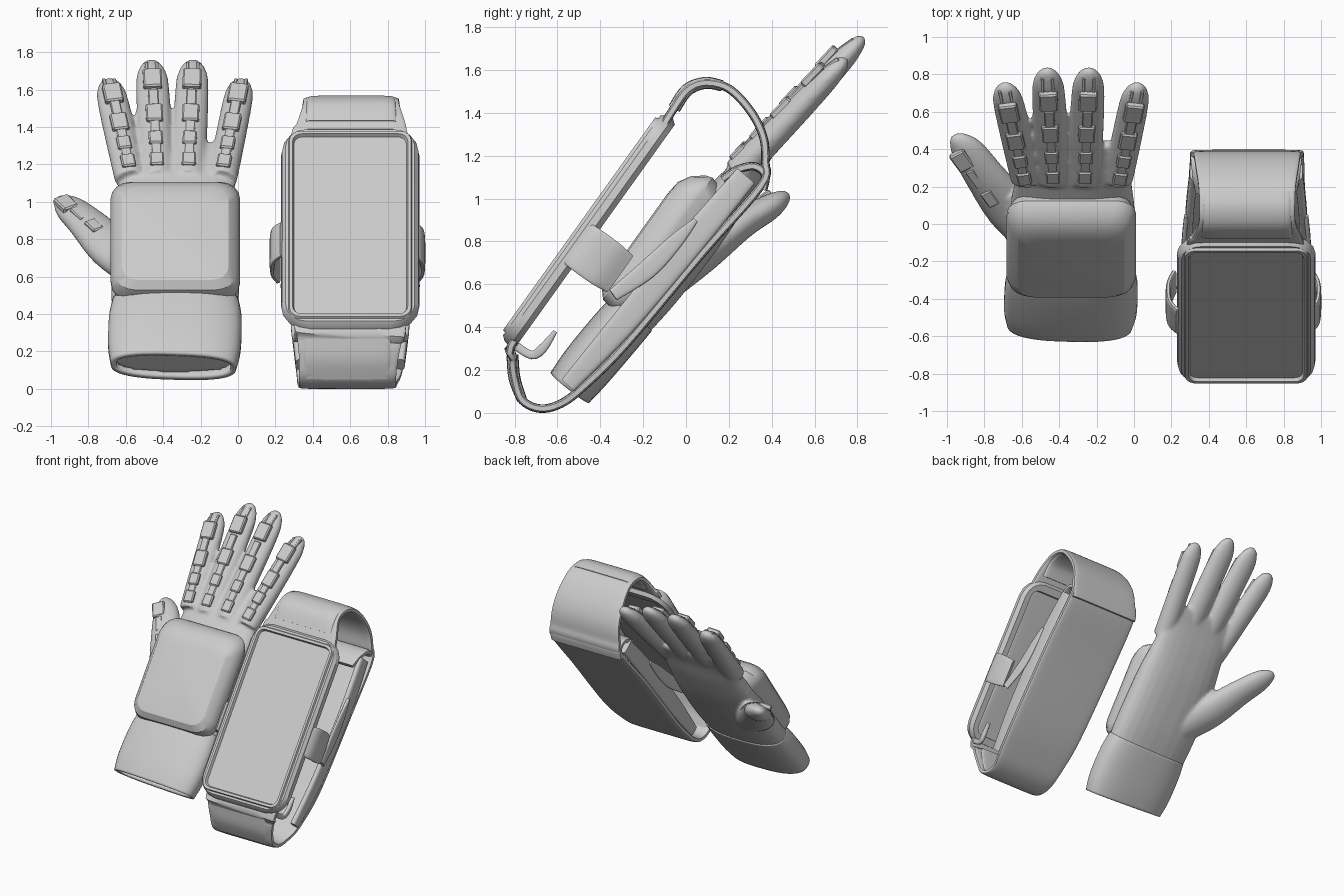
import bpy, bmesh, math
from mathutils import Vector, Matrix

if "Cube" in bpy.data.objects:
    bpy.data.objects.remove(bpy.data.objects["Cube"])

X = Vector((1, 0, 0))
V = Vector((0, .582, .813))       # up along the tilted face
N = Vector((0, -.813, .582))      # out of the tilted face


def finish(name, bm, angle=35):
    bmesh.ops.recalc_face_normals(bm, faces=bm.faces)
    me = bpy.data.meshes.new(name)
    bm.to_mesh(me)
    bm.free()
    ob = bpy.data.objects.new(name, me)
    bpy.context.collection.objects.link(ob)
    bpy.ops.object.select_all(action='DESELECT')
    ob.select_set(True)
    bpy.context.view_layer.objects.active = ob
    bpy.ops.object.shade_smooth_by_angle(angle=math.radians(angle))
    return ob


def skin(bm, rings, caps=True, closed=False):
    vs = [[bm.verts.new(p) for p in r] for r in rings]
    n = len(vs[0])
    pairs = list(zip(vs, vs[1:])) + ([(vs[-1], vs[0])] if closed else [])
    for a, b in pairs:
        for i in range(n):
            j = (i + 1) % n
            bm.faces.new((a[i], a[j], b[j], b[i]))
    if caps and not closed:
        bm.faces.new(vs[0])
        bm.faces.new(vs[-1])


def spline(secs, closed=False, sub=5):
    p = [Vector(s) for s in secs]
    n, out = len(p), []
    for i in range(n if closed else n - 1):
        q = [p[(i + k) % n] if closed else p[min(max(i + k, 0), n - 1)] for k in (-1, 0, 1, 2)]
        for s in range(sub):
            t = s / sub
            out.append(.5 * (2 * q[1] + (q[2] - q[0]) * t + (2 * q[0] - 5 * q[1] + 4 * q[2] - q[3]) * t * t
                             + (3 * q[1] - q[0] - 3 * q[2] + q[3]) * t ** 3))
    return out if closed else out + [p[-1]]


def tube(bm, secs, side=X, power=1.0, caps=True, closed=False, seg=24):
    """Sweep sections (x, y, z, half width, half thickness) along a smooth path."""
    pts = spline(secs, closed)
    n, rings = len(pts), []
    for i, s in enumerate(pts):
        a = pts[i - 1] if closed or i else pts[0]
        b = pts[(i + 1) % n] if closed else pts[min(i + 1, n - 1)]
        t = Vector((b - a)[:3]).normalized()
        nor = side.cross(t).normalized()
        sd = t.cross(nor)
        c = Vector(s[:3])
        ring = []
        for k in range(seg):
            u = 2 * math.pi * (k + .5) / seg
            cu, su = math.cos(u), math.sin(u)
            ring.append(c + sd * s[3] * math.copysign(abs(cu) ** power, cu)
                        + nor * s[4] * math.copysign(abs(su) ** power, su))
        rings.append(ring)
    skin(bm, rings, caps, closed)


def strip(name, secs, **kw):
    bm = bmesh.new()
    tube(bm, secs, **kw)
    return finish(name, bm)


def plate(name, origin, rings):
    """Stack rounded rectangles (half width, half height, radius, depth, shift up) on the tilted face."""
    out = []
    for w, h, r, d, up in rings:
        ring = []
        for q, (sx, sy) in enumerate(((1, 1), (-1, 1), (-1, -1), (1, -1))):
            for k in range(5):
                a = math.pi / 2 * (q + k / 4)
                ring.append(Vector(origin) + X * (sx * (w - r) + r * math.cos(a))
                            + V * (up + sy * (h - r) + r * math.sin(a)) + N * d)
        out.append(ring)
    bm = bmesh.new()
    skin(bm, out)
    return finish(name, bm, 30)


def block(bm, c, t, size):
    n = X.cross(t).normalized()
    s = t.cross(n)
    m = Matrix((s, t, n)).transposed().to_4x4()
    m.translation = c
    tmp = bmesh.ops.create_cube(bm, size=1, matrix=m @ Matrix.Diagonal((*size, 1)))
    es = list({e for v in tmp['verts'] for e in v.link_edges})
    bmesh.ops.bevel(bm, geom=es, offset=min(size) * .2, segments=1, affect='EDGES')


# Hand: palm, four fingers and thumb fused into one skin
hand = bmesh.new()
tube(hand, [(-.345, -.525, .145, .31, .09), (-.34, -.36, .34, .33, .11), (-.335, -.15, .58, .345, .122),
            (-.33, .08, .87, .335, .116), (-.325, .24, 1.07, .31, .087), (-.33, .34, 1.2, .305, .058),
            (-.335, .42, 1.29, .30, .035), (-.335, .44, 1.31, .28, .012)], power=.8)
chain, tips = bmesh.new(), bmesh.new()
for x0, x1, y1, z1, r in ((-.575, -.695, .75, 1.655, .084), (-.43, -.465, .83, 1.755, .09),
                          (-.265, -.24, .83, 1.755, .09), (-.085, .022, .75, 1.655, .08)):
    a, b = Vector((x0, .24, 1.12)), Vector((x1, y1, z1))
    t = (b - a).normalized()
    n = X.cross(t).normalized()
    prof = ((0, 1, .07), (.45, 1.02, .065), (.8, .98, .056), (.92, .78, .043), (.98, .45, .026), (1, .12, .008))
    tube(hand, [(*a.lerp(b, f), r * w, th) for f, w, th in prof])
    # jointed plates along each finger, with narrow waisted links between
    for f, w, l in ((.78, .10, .13), (.49, .09, .12), (.28, .075, .09), (.10, .075, .09)):
        block(chain, a.lerp(b, f) + n * .061, t, (w, l, .04))
    for f in (.2, .39, .62):
        block(chain, a.lerp(b, f) + n * .058, t, (.055, .12, .028))
    for s in (-1, 1):
        block(tips, a.lerp(b, .895) + n * .036 + X * s * .028, (t - n * .2).normalized(), (.018, .1, .022))
tube(hand, [(-.50, -.08, .62, .13, .09), (-.66, .08, .74, .135, .085), (-.80, .26, .88, .11, .07),
            (-.89, .39, .96, .09, .06), (-.945, .455, 1.005, .05, .035), (-.96, .475, 1.02, .015, .01)])
glove = finish('glove_hand', hand)
rm = glove.modifiers.new('fuse', 'REMESH')
rm.mode = 'VOXEL'
rm.voxel_size = .013
rm.use_smooth_shade = True
sm = glove.modifiers.new('smooth', 'SMOOTH')
sm.iterations = 4
finish('finger_plates', chain)
finish('fingertip_brackets', tips)

# Thumb plates
bm = bmesh.new()
td = Vector((-.5, .68, .48)).normalized()
for p, s in (((-.92, .34, .988), (.09, .12, .04)), ((-.85, .245, .932), (.05, .12, .03)),
             ((-.77, .14, .868), (.065, .10, .035))):
    block(bm, Vector(p), td, s)
finish('thumb_plates', bm)

# Wrist cuff, hollow at the bottom
cuff = strip('wrist_cuff', [(-.345, -.54, .12, .335, .115), (-.34, -.46, .22, .355, .125),
                            (-.335, -.33, .375, .355, .127), (-.335, -.25, .465, .338, .123)],
             power=.75, caps=False, seg=40)
so = cuff.modifiers.new('wall', 'SOLIDIFY')
so.thickness = .03
so.offset = -1

# Faceted housing on the back of the hand, narrowing towards its front
plate('hand_housing', (-.335, -.215, .83),
      [(.31, .36, .11, -.20, .03), (.345, .385, .11, -.12, .03), (.346, .38, .11, -.09, .025),
       (.325, .355, .11, -.035, .01), (.285, .305, .09, .0, 0), (.22, .23, .07, .008, 0)])

# Display body: recessed back, chamfered edge, raised rim and sunken screen
plate('display_body', (.60, -.487, .875),
      [(.29, .57, .05, -.05, 0), (.30, .58, .06, -.08, 0), (.345, .635, .13, -.08, 0), (.37, .655, .16, -.055, 0),
       (.365, .648, .15, -.02, 0), (.345, .63, .11, 0, 0), (.33, .615, .06, .0, 0), (.325, .61, .06, .014, 0),
       (.308, .592, .05, .014, 0), (.30, .585, .045, -.006, 0)])

# Closed strap: over the top, down the back panel and round the bottom
T = .02
strip('strap_loop', [(.60, -.14, 1.29, .32, T), (.605, -.07, 1.40, .295, T), (.605, .005, 1.505, .26, T),
                     (.605, .09, 1.54, .255, T), (.605, .20, 1.513, .26, T), (.605, .30, 1.41, .275, T),
                     (.605, .36, 1.29, .285, T), (.605, .37, 1.17, .295, T), (.605, .35, 1.06, .305, T),
                     (.60, .08, .75, .315, T), (.60, -.28, .32, .31, T), (.595, -.47, .13, .29, T),
                     (.585, -.58, .045, .27, T), (.585, -.68, .02, .26, T), (.585, -.765, .06, .26, T),
                     (.59, -.80, .16, .265, T), (.595, -.81, .26, .28, T), (.60, -.79, .36, .30, T),
                     (.60, -.46, .835, .29, T)],
      power=.3, closed=True)

# Raised bands where the strap meets the display
strip('upper_strap_band', [(.605, -.055, 1.42, .245, .03), (.605, .005, 1.507, .238, .03),
                           (.605, .09, 1.54, .235, .028), (.605, .17, 1.526, .235, .026)], power=.3)
strip('lower_strap_band', [(.585, -.81, .27, .235, .028), (.585, -.80, .16, .235, .028),
                           (.585, -.765, .06, .235, .024)], power=.3)

# Back panel walls, clips, tongues and hooks, mirrored left and right
for side, s in (('left', -1), ('right', 1)):
    cx = .60
    strip('back_wall_' + side, [(cx + s * .28, .28, 1.105, .022, .055), (cx + s * .305, .02, .795, .022, .065),
                                (cx + s * .30, -.30, .41, .022, .06), (cx + s * .27, -.55, .13, .022, .04)],
          power=.6)
    strip('side_clip_' + side, [(.585 + s * .35, -.52, .80, .11, .014), (.585 + s * .395, -.47, .765, .115, .014),
                                (.585 + s * .40, -.38, .70, .115, .014), (.585 + s * .37, -.31, .65, .105, .014)],
          side=V, power=.4)
    strip('clip_tongue_' + side, [(cx + s * .36, -.34, .55, .012, .03), (cx + s * .34, -.18, .67, .012, .045),
                                  (cx + s * .33, -.05, .80, .012, .035), (cx + s * .32, .045, .90, .012, .012)],
          power=.7)
    strip('lower_hook_' + side, [(cx + s * .28, -.79, .31, .015, .02), (cx + s * .29, -.72, .27, .015, .02),
                                 (cx + s * .30, -.67, .30, .015, .022), (cx + s * .30, -.61, .38, .015, .01)],
          power=.7)
strip('back_panel_lip', [(.60, .17, 1.09, .27, .018), (.60, .24, 1.135, .285, .02), (.60, .32, 1.15, .295, .02),
                         (.60, .37, 1.11, .30, .02), (.60, .36, 1.04, .30, .02)], power=.3)
